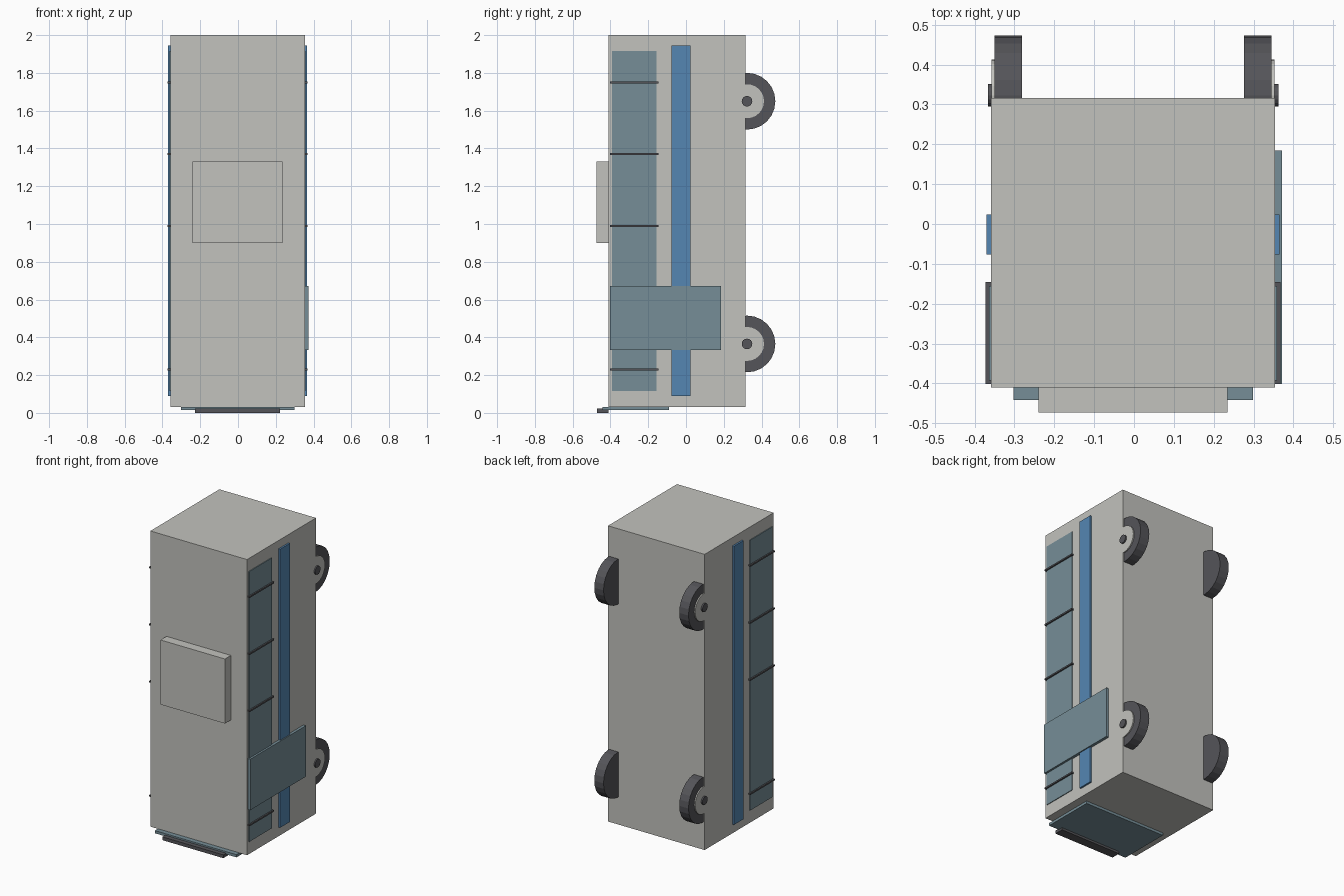
import bpy
import math
from mathutils import Matrix

cube = bpy.data.objects.get("Cube")
if cube:
    bpy.data.objects.remove(cube, do_unlink=True)


def material(name, r, g, b):
    m = bpy.data.materials.new(name)
    m.use_nodes = True
    m.diffuse_color = (r, g, b, 1)
    bsdf = next(n for n in m.node_tree.nodes if n.type == 'BSDF_PRINCIPLED')
    bsdf.inputs["Base Color"].default_value = (r, g, b, 1)
    return m


PAINT = material("pale grey paint", 0.54, 0.54, 0.51)
GLASS = material("teal glass", 0.18, 0.27, 0.31)
BLUE = material("blue stripe", 0.09, 0.24, 0.45)
DARK = material("dark rubber", 0.09, 0.09, 0.10)

MID = -0.0025      # centre line of the bus body
HALF = 0.356       # half the body width


def box(name, mat, xs, ys, zs):
    """Box between pairs of limits on each axis."""
    spans = (xs, ys, zs)
    bpy.ops.mesh.primitive_cube_add(size=1)
    ob = bpy.context.object
    ob.name = name
    size = [abs(b - a) for a, b in spans]
    mid = [(a + b) / 2 for a, b in spans]
    ob.data.transform(Matrix.Diagonal((*size, 1)))
    ob.location = mid
    ob.data.materials.append(mat)
    return ob


def disc(name, mat, radius, xs, y, z, sides):
    """Cylinder lying along x."""
    bpy.ops.mesh.primitive_cylinder_add(
        vertices=sides, radius=radius, depth=abs(xs[1] - xs[0]))
    ob = bpy.context.object
    ob.name = name
    ob.data.transform(Matrix.Rotation(math.pi / 2, 4, 'Y'))
    ob.location = ((xs[0] + xs[1]) / 2, y, z)
    ob.data.materials.append(mat)
    return ob


# Body standing on its nose, with the roof unit facing forward
box("body", PAINT, (MID - HALF, MID + HALF), (-0.41, 0.316), (0.031, 2.0))
box("roof_unit", PAINT, (-0.24, 0.235), (-0.473, -0.41), (0.90, 1.33))

# Windscreen and destination board under the nose
box("windscreen", GLASS, (-0.303, 0.298), (-0.442, -0.09), (0.014, 0.032))
box("sign_board", DARK, (-0.227, 0.222), (-0.472, -0.41), (0.0, 0.022))

# Both sides: window band, stripe, pillars and wheels
for label, s in (("left", 1), ("right", -1)):
    def out(a, b):
        return (MID + s * a, MID + s * b)

    box(label + "_window_band", GLASS, out(0.35, 0.361),
        (-0.393, -0.155), (0.115, 1.915))
    box(label + "_stripe", BLUE, out(0.35, 0.3675),
        (-0.077, 0.024), (0.09, 1.945))
    for z in (0.23, 0.99, 1.37, 1.75):
        box(label + "_window_pillar", DARK, out(0.35, 0.3705),
            (-0.402, -0.146), (z - 0.005, z + 0.005))
    for end, z in (("front", 0.365), ("rear", 1.65)):
        name = label + "_" + end
        disc(name + "_tyre", DARK, 0.15, out(0.279, 0.347), 0.323, z, 24)
        disc(name + "_hub", PAINT, 0.09, out(0.30, 0.3545), 0.323, z, 24)
        disc(name + "_hub_cap", DARK, 0.028, out(0.32, 0.3645), 0.323, z, 16)

# Passenger door on one side only
box("door", GLASS, (0.35, 0.372), (-0.402, 0.184), (0.333, 0.672))
